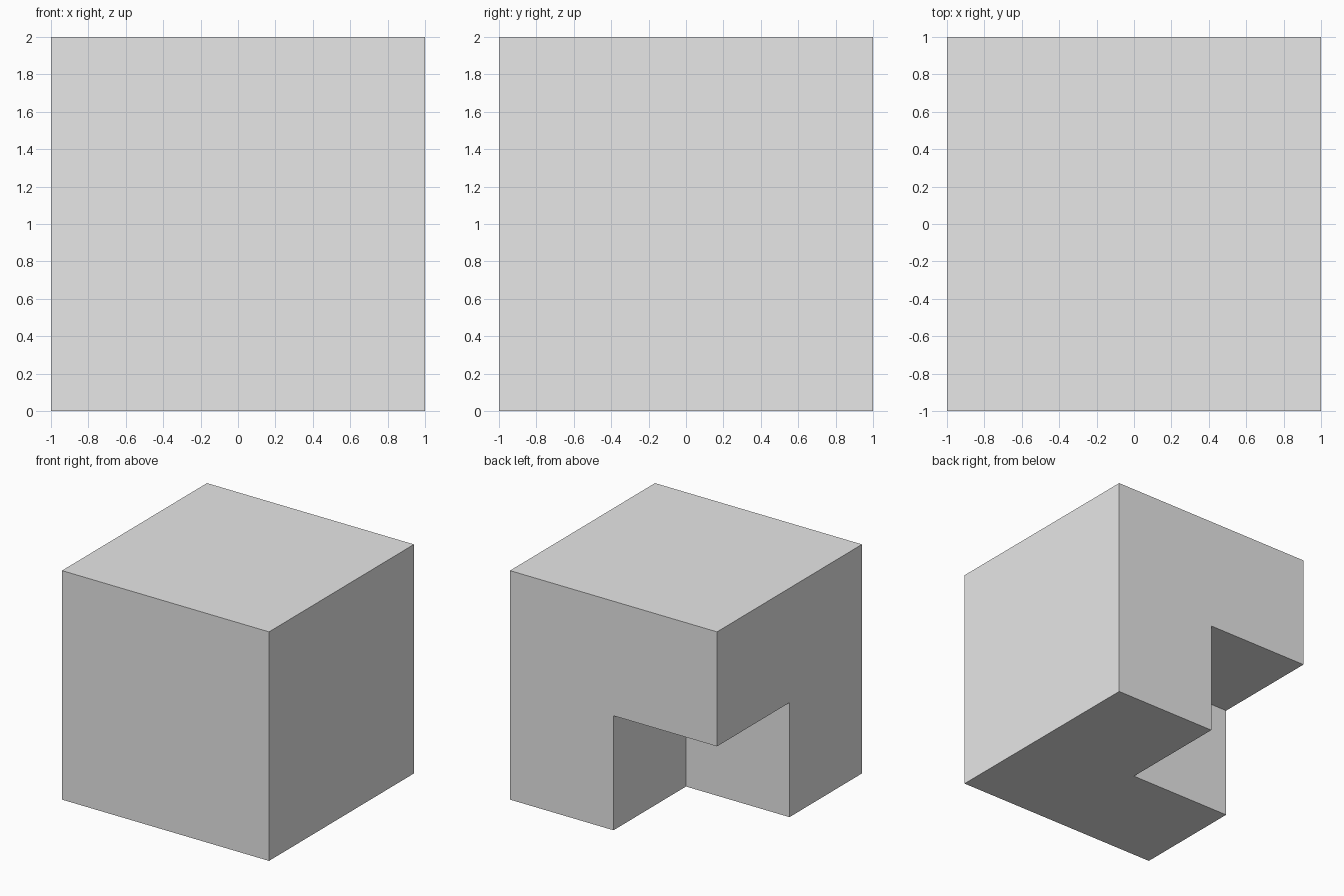
import bpy

default_cube = bpy.data.objects.get("Cube")
if default_cube:
    bpy.data.objects.remove(default_cube, do_unlink=True)

SIZE = 2.0
HALF = SIZE / 2

# Plain light grey
grey = bpy.data.materials.new("light_grey")
grey.use_nodes = True
colour = (0.8, 0.8, 0.8, 1)
grey.diffuse_color = colour
grey.node_tree.nodes["Principled BSDF"].inputs["Base Color"].default_value = colour


def add_cube(name, centre):
    bpy.ops.mesh.primitive_cube_add(size=SIZE, location=centre)
    obj = bpy.context.object
    obj.name = name
    obj.data.materials.append(grey)
    return obj


# Cutter overlaps the back, lower corner on the -x side by one octant
cutter = add_cube("corner_cutter", (-HALF, HALF, 0))
cutter.hide_render = True

# Cube with the corner notched out
block = add_cube("notched_block", (0, 0, HALF))
notch = block.modifiers.new("corner_notch", "BOOLEAN")
notch.operation = "DIFFERENCE"
notch.solver = "EXACT"
notch.object = cutter
bpy.ops.object.modifier_apply(modifier=notch.name)
bpy.data.objects.remove(cutter, do_unlink=True)
